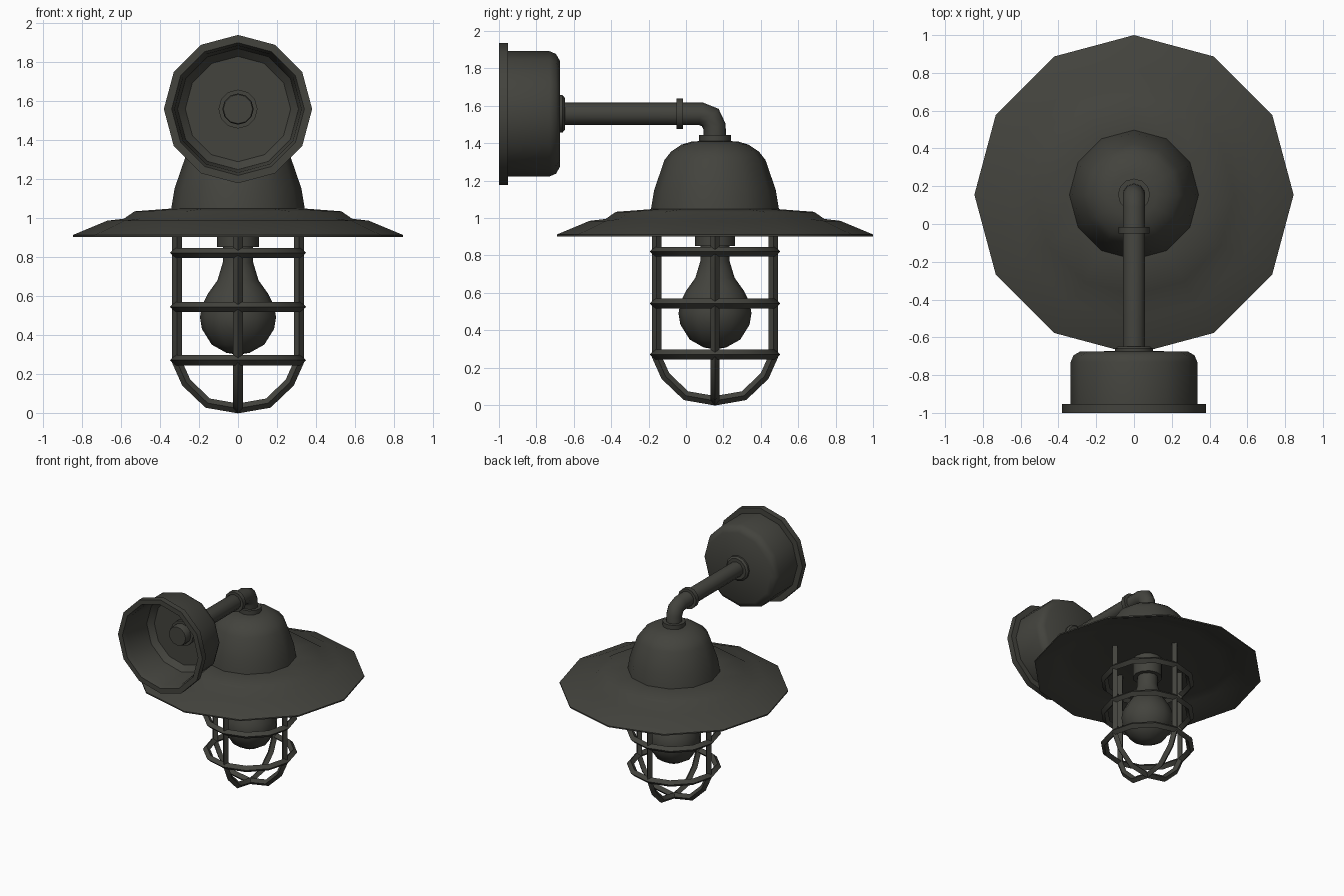
import bpy, bmesh, math
from mathutils import Vector, Matrix

if "Cube" in bpy.data.objects:
    bpy.data.objects.remove(bpy.data.objects["Cube"])

AXIS_Y = 0.155      # lamp axis
ARM_Z = 1.557       # wall arm height

metal = bpy.data.materials.new("dark olive grey metal")
metal.diffuse_color = (0.056, 0.056, 0.047, 1)
metal.use_nodes = True
metal.node_tree.nodes["Principled BSDF"].inputs["Base Color"].default_value = metal.diffuse_color


def finish(bm, name, angle=38):
    bmesh.ops.recalc_face_normals(bm, faces=bm.faces)
    mesh = bpy.data.meshes.new(name)
    bm.to_mesh(mesh)
    bm.free()
    mesh.materials.append(metal)
    ob = bpy.data.objects.new(name, mesh)
    bpy.context.collection.objects.link(ob)
    bpy.ops.object.select_all(action='DESELECT')
    ob.select_set(True)
    bpy.context.view_layer.objects.active = ob
    bpy.ops.object.shade_smooth_by_angle(angle=math.radians(angle))
    return ob


def bridge(bm, a, b):
    n = max(len(a), len(b))
    for i in range(n):
        j = (i + 1) % n
        if len(a) == 1:
            bm.faces.new((a[0], b[i], b[j]))
        elif len(b) == 1:
            bm.faces.new((a[i], a[j], b[0]))
        else:
            bm.faces.new((a[i], a[j], b[j], b[i]))


def lathe(name, profile, matrix, sides=12):
    """Spin (radius, height) points around local z; radius 0 closes the end."""
    bm = bmesh.new()
    rings = []
    for r, h in profile:
        n = sides if r > 0 else 1
        rings.append([bm.verts.new(matrix @ Vector((
            r * math.cos(2 * math.pi * i / sides),
            r * math.sin(2 * math.pi * i / sides), h))) for i in range(n)])
    for a, b in zip(rings, rings[1:]):
        bridge(bm, a, b)
    return finish(bm, name)


def tube(name, path, radius, sides, side_axis, closed=False):
    """Sweep a polygon along a path; side_axis is a normal of the path plane (None = vertical)."""
    bm = bmesh.new()
    pts = [Vector(p) for p in path]
    n = len(pts)
    side = Vector(side_axis)
    rings = []
    for i, p in enumerate(pts):
        prev = pts[i - 1] if closed or i else p
        nxt = pts[(i + 1) % n] if closed or i < n - 1 else p
        d1, d2 = (p - prev).normalized(), (nxt - p).normalized()
        t = (d1 + d2).normalized()
        out = t.cross(side).normalized()
        # widen at mitred corners
        k = 1 / math.cos(d1.angle(d2) / 2) if d1.length and d2.length else 1
        rings.append([bm.verts.new(p + radius * (
            out * k * math.cos(2 * math.pi * s / sides) +
            side * math.sin(2 * math.pi * s / sides))) for s in range(sides)])
    for a, b in zip(rings, rings[1:] + rings[:1] if closed else rings[1:]):
        bridge(bm, a, b)
    if not closed:
        bm.faces.new(rings[0])
        bm.faces.new(rings[-1])
    return finish(bm, name, 46 if sides > 4 else 38)


lamp = Matrix.Translation((0, AXIS_Y, 0))
wall = Matrix.Translation((0, 0, ARM_Z)) @ Matrix.Rotation(-math.pi / 2, 4, 'X')

# Wide stepped shade with hollow underside
lathe("shade", [(0, 1.05), (0.345, 1.047), (0.53, 1.033), (0.585, 0.995),
                (0.67, 0.985), (0.845, 0.912), (0.845, 0.902), (0.825, 0.902),
                (0.66, 0.968), (0.57, 0.982), (0.34, 1.0), (0, 1.0)], lamp)

# Domed housing
lathe("dome", [(0, 1.03), (0.345, 1.03), (0.34, 1.06), (0.325, 1.15), (0.27, 1.31),
               (0.235, 1.355), (0.18, 1.392), (0.12, 1.41), (0, 1.412)], lamp)
lathe("dome_collar", [(0, 1.40), (0.085, 1.40), (0.085, 1.445), (0, 1.445)], lamp)

# Hollow wall mount with flange
lathe("wall_mount", [(0, -0.69), (0.27, -0.69), (0.31, -0.73), (0.325, -0.96),
                     (0.34, -1.0), (0.38, -1.0), (0.38, -0.953), (0.335, -0.953),
                     (0.335, -0.73), (0.32, -0.695), (0.285, -0.675), (0, -0.672)], wall)
lathe("mount_collar", [(0, -0.72), (0.1, -0.72), (0.1, -0.66), (0.085, -0.648),
                       (0, -0.648)], wall)
lathe("pipe_end", [(0, -0.78), (0.075, -0.78), (0.08, -0.77), (0.08, -0.70),
                   (0, -0.70)], wall)
lathe("arm_ring", [(0, -0.05), (0.082, -0.05), (0.082, -0.015), (0, -0.015)], wall)

# Bent arm
tube("arm", [(0, -0.70, ARM_Z), (0, 0.08, ARM_Z), (0, 0.13, 1.537),
             (0, AXIS_Y - 0.003, 1.49), (0, AXIS_Y, 1.42)], 0.06, 10, (1, 0, 0))

# Socket and bulb
lathe("socket", [(0, 1.01), (0.108, 1.01), (0.108, 0.85), (0, 0.85)], lamp)
lathe("bulb", [(0, 0.87), (0.076, 0.87), (0.078, 0.77), (0.105, 0.68), (0.155, 0.61),
               (0.185, 0.55), (0.195, 0.49), (0.185, 0.43), (0.135, 0.35),
               (0.06, 0.308), (0, 0.298)], lamp)

# Cage hoops
for i, z in enumerate((0.82, 0.543, 0.27)):
    hoop = [(0.322 * math.cos(math.pi * k / 6),
             AXIS_Y + 0.322 * math.sin(math.pi * k / 6), z) for k in range(12)]
    tube(f"cage_hoop_{i + 1}", hoop, 0.026, 4, (0, 0, 1), closed=True)

# Two crossing U-shaped cage bars
half = [(0.312, 1.005), (0.312, 0.26), (0.265, 0.155), (0.155, 0.05), (0, 0.023)]
u_path = half + [(-r, z) for r, z in half[-2::-1]]
tube("cage_bar_across", [(r, AXIS_Y, z) for r, z in u_path], 0.025, 4, (0, 1, 0))
tube("cage_bar_along", [(0, AXIS_Y + r, z) for r, z in u_path], 0.025, 4, (1, 0, 0))
